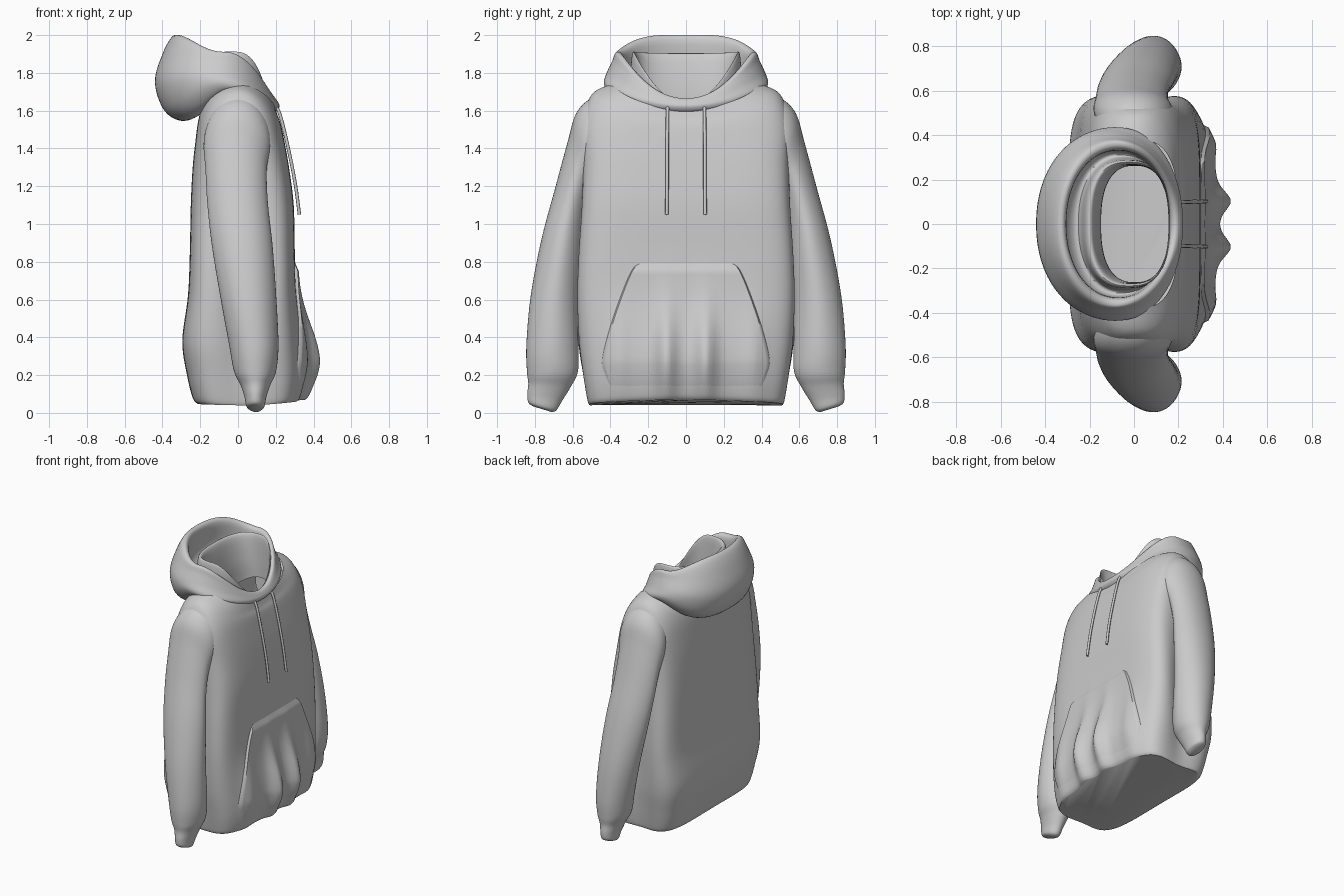
import bpy, bmesh, math
from mathutils import Vector
from mathutils.bvhtree import BVHTree

if "Cube" in bpy.data.objects:
    bpy.data.objects.remove(bpy.data.objects["Cube"])

N = 160  # points around each ring


def spline(rows, steps):
    """Catmull-Rom interpolation through rows of numbers."""
    out = []
    for i in range(len(rows) - 1):
        a, b = rows[max(i - 1, 0)], rows[i]
        c, d = rows[i + 1], rows[min(i + 2, len(rows) - 1)]
        for k in range(steps):
            t = k / steps
            out.append([0.5 * (2 * q + (r - p) * t + (2 * p - 5 * q + 4 * r - s) * t * t
                               + (3 * q - p - 3 * r + s) * t ** 3)
                        for p, q, r, s in zip(a, b, c, d)])
    out.append(list(rows[-1]))
    return out


def finish(name, bm, mirror=False):
    bmesh.ops.recalc_face_normals(bm, faces=bm.faces)
    me = bpy.data.meshes.new(name)
    bm.to_mesh(me)
    ob = bpy.data.objects.new(name, me)
    bpy.context.collection.objects.link(ob)
    if mirror:
        m = ob.modifiers.new("Mirror", 'MIRROR')
        m.use_axis = (False, True, False)
        m.use_mirror_merge = False
    bpy.context.view_layer.objects.active = ob
    ob.select_set(True)
    bpy.ops.object.shade_smooth_by_angle(angle=math.radians(50))
    ob.select_set(False)
    return ob


def loft(rings, start_cap=False, end_cap=False):
    bm = bmesh.new()
    vs = [[bm.verts.new(p) for p in r] for r in rings]
    for a, b in zip(vs, vs[1:]):
        n = len(a)
        for i in range(n):
            bm.faces.new((a[i], a[(i + 1) % n], b[(i + 1) % n], b[i]))
    if start_cap:
        bm.faces.new(vs[0])
    if end_cap:
        bm.faces.new(vs[-1])
    return bm


def gauss(v, mid, width):
    return math.exp(-((v - mid) / width) ** 2)


def ring(row):
    """Loop given by back x,z, front x,z, half width, side z, squareness."""
    xb, zb, xf, zf, w, zs, n = row
    pts = []
    for i in range(N):
        t = 2 * math.pi * i / N
        c, s = math.cos(t), math.sin(t)
        r = (abs(c) ** n + abs(s) ** n) ** (-1 / n)
        x = (xb + xf) / 2 + r * c * (xf - xb) / 2
        y = r * s
        k = max(0, 1 - (y * y if c > 0 else y ** 4)) if n < 2.85 else c * c
        pts.append(Vector((x, w * y, zs + ((zf if c > 0 else zb) - zs) * k)))
    return pts


def cloth(p):
    """Pocket bulge, lower folds and the hollows beneath the sleeves."""
    x, y, z = p
    if x > 0.1:
        g = gauss(z, 0.27, 0.27)
        p.x += g * (0.045 * gauss(y, 0, 0.35) + 0.055 * gauss(abs(y), 0.105, 0.055)
                    + 0.02 * gauss(abs(y), 0.36, 0.06)) * min(1, (x - 0.1) / 0.15)
    p.y *= 1 - 0.09 * gauss(x, 0.03, 0.1) * gauss(z, 0.6, 0.5)
    return p


# Torso, closed at the hem and open at the neck
torso_rows = [
    (-.215, .05, .30, .07, .518, .04, 5),
    (-.24, .08, .315, .10, .528, .07, 5),
    (-.27, .20, .325, .20, .55, .20, 5),
    (-.295, .38, .32, .38, .576, .38, 5),
    (-.265, .62, .305, .62, .585, .62, 5.5),
    (-.255, .85, .30, .85, .576, .85, 5.5),
    (-.25, 1.1, .295, 1.1, .558, 1.1, 5),
    (-.24, 1.3, .27, 1.3, .55, 1.32, 4.5),
    (-.225, 1.44, .245, 1.44, .555, 1.49, 3.9),
    (-.215, 1.52, .228, 1.52, .535, 1.61, 3.4),
    (-.205, 1.57, .212, 1.56, .485, 1.70, 3),
    (-.20, 1.60, .20, 1.60, .38, 1.745, 2.9),
]
torso_bm = loft([[cloth(p) for p in ring(r)] for r in spline(torso_rows, 6)], start_cap=True)
tree = BVHTree.FromBMesh(torso_bm)
finish("torso", torso_bm)

# Hood: outer bulge, rim, lining, then the inner collar fold down into the neck
hood_rows = [
    (-.19, 1.59, .195, 1.59, .38, 1.72, 2.2),
    (-.29, 1.545, .212, 1.605, .42, 1.715, 2.1),
    (-.39, 1.60, .22, 1.625, .435, 1.75, 2.1),
    (-.44, 1.75, .212, 1.645, .42, 1.80, 2.1),
    (-.40, 1.90, .20, 1.66, .39, 1.865, 2.1),
    (-.345, 1.995, .185, 1.665, .37, 1.91, 2.1),
    (-.305, 1.975, .168, 1.655, .335, 1.89, 2.1),
    (-.31, 1.82, .162, 1.635, .325, 1.77, 2.1),
    (-.25, 1.76, .160, 1.63, .30, 1.76, 2.3),
    (-.215, 1.89, .160, 1.64, .285, 1.90, 2.6),
    (-.18, 1.88, .155, 1.635, .268, 1.885, 2.6),
    (-.15, 1.70, .155, 1.60, .262, 1.72, 2.5),
    (-.15, 1.55, .155, 1.54, .262, 1.60, 2.5),
]
finish("hood", loft([ring(r) for r in spline(hood_rows, 5)]))

# Sleeves: inner edge y,z, outer edge y,z, back x, front x
sleeve_rows = [
    (.38, 1.36, .40, 1.66, -.13, .13),
    (.42, 1.30, .50, 1.665, -.165, .165),
    (.45, 1.25, .582, 1.585, -.18, .17),
    (.50, 1.16, .628, 1.43, -.17, .15),
    (.53, 1.03, .69, 1.20, -.16, .155),
    (.55, .85, .765, .92, -.135, .18),
    (.57, .60, .822, .62, -.09, .20),
    (.57, .36, .845, .36, -.045, .212),
    (.572, .22, .842, .22, -.02, .20),
    (.612, .135, .835, .155, .015, .17),
    (.655, .065, .84, .10, .035, .15),
    (.685, .015, .835, .055, .045, .14),
    (.71, .004, .81, .035, .07, .12),
]
sleeve = []
for k, (yi, zi, yo, zo, xb, xf) in enumerate(spline(sleeve_rows, 6)):
    loop = []
    for i in range(48):
        t = 2 * math.pi * i / 48
        c, s = math.cos(t), math.sin(t)
        # shallow lengthwise folds that fade towards the cuff
        r = 1 + 0.02 * math.cos(4 * t) * math.sin(math.pi * min(1, k / 60))
        loop.append(((xb + xf) / 2 + r * s * (xf - xb) / 2,
                     (yi + yo) / 2 + c * (yo - yi) / 2, (zi + zo) / 2 + c * (zo - zi) / 2))
    sleeve.append(loop)
finish("sleeve", loft(sleeve, True, True), mirror=True)

# Kangaroo pocket laid over the torso front, fading into the hem
U = 80
edge = spline([(.40, .12), (.43, .20), (.445, .28), (.405, .45),
               (.335, .65), (.285, .76), (.25, .79)], 6)
bm = bmesh.new()
grid = []
for half, z in edge:
    row = []
    fade = min(1, (z - 0.12) / 0.15, (0.80 - z) / 0.05)
    for i in range(U + 1):
        u = 2 * i / U - 1
        y = u * half
        hit = tree.ray_cast(Vector((2, y, z)), Vector((-1, 0, 0)))[0]
        off = -0.004 if abs(u) == 1 else -0.003 + 0.019 * fade
        row.append(bm.verts.new((hit.x + off, y, z)))
    grid.append(row)
for a, b in zip(grid, grid[1:]):
    for i in range(U):
        bm.faces.new((a[i], a[i + 1], b[i + 1], b[i]))
finish("front_pocket", bm)

# Drawstrings
for side, label in ((1, "left"), (-1, "right")):
    cu = bpy.data.curves.new("drawstring_" + label, 'CURVE')
    cu.dimensions = '3D'
    cu.bevel_depth = 0.009
    cu.bevel_resolution = 2
    cu.use_fill_caps = True
    path = spline([(.195, .097, 1.63), (.222, .098, 1.58), (.262, .10, 1.42),
                   (.302, .10, 1.22), (.325, .102, 1.05)], 4)
    sp = cu.splines.new('POLY')
    sp.points.add(len(path) - 1)
    for pt, (x, y, z) in zip(sp.points, path):
        pt.co = (x, side * y, z, 1)
    bpy.context.collection.objects.link(bpy.data.objects.new(cu.name, cu))
